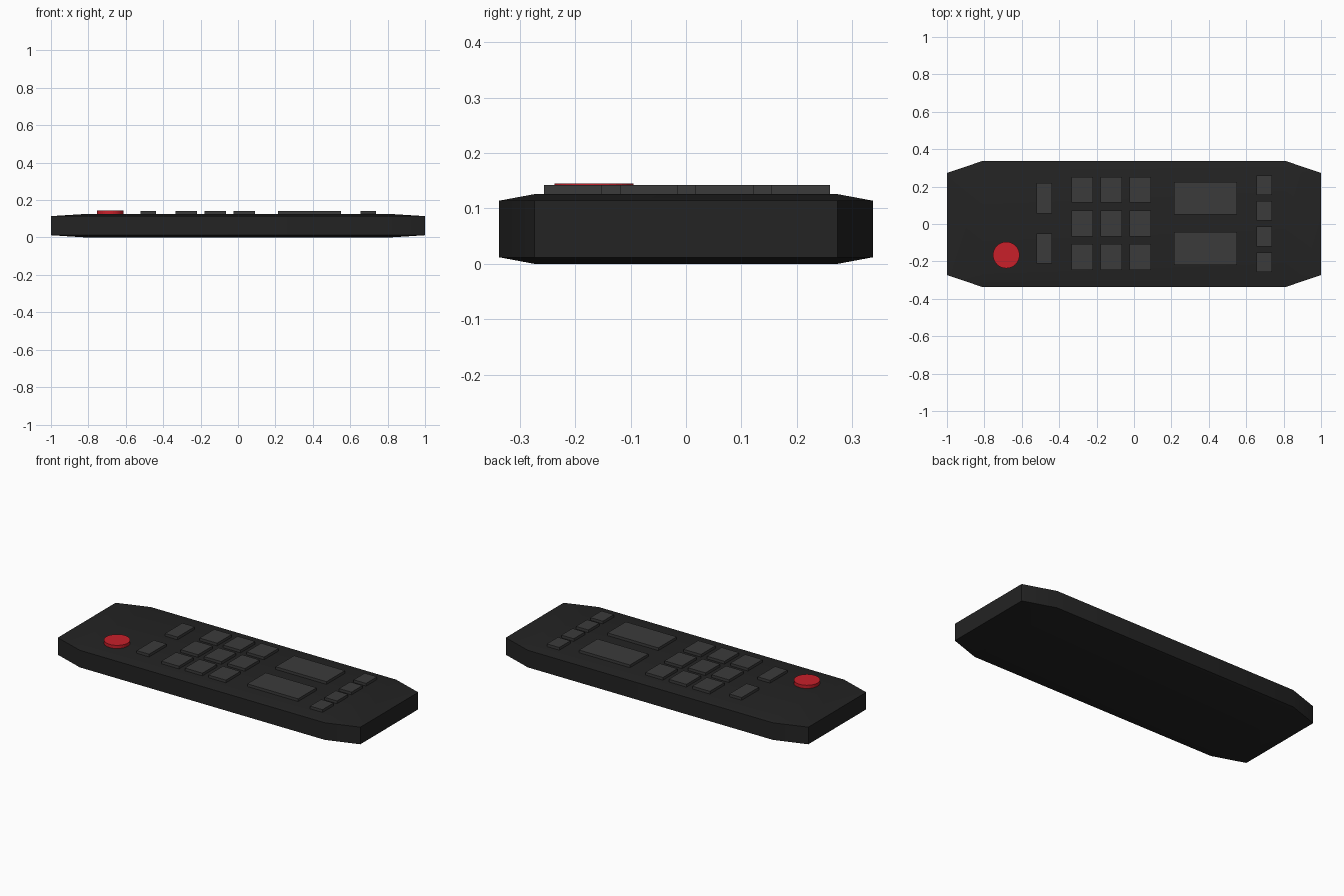
import bpy
import bmesh
import math

old = bpy.data.objects.get("Cube")
if old:
    bpy.data.objects.remove(old, do_unlink=True)


def make_material(name, rgb):
    mat = bpy.data.materials.new(name)
    mat.use_nodes = True
    color = (*rgb, 1.0)
    mat.diffuse_color = color
    bsdf = next(n for n in mat.node_tree.nodes if n.type == "BSDF_PRINCIPLED")
    bsdf.inputs["Base Color"].default_value = color
    return mat


black = make_material("black casing", (0.017, 0.017, 0.017))
grey = make_material("dark grey rubber", (0.043, 0.043, 0.043))
red = make_material("red", (0.58, 0.014, 0.023))

TOP = 0.126
BUTTON_TOP = 0.142
SINK = 0.02


def add_object(name, bm, mat):
    mesh = bpy.data.meshes.new(name)
    bm.to_mesh(mesh)
    bm.free()
    mesh.materials.append(mat)
    obj = bpy.data.objects.new(name, mesh)
    bpy.context.collection.objects.link(obj)
    return obj


def add_button(name, x, y, width, depth):
    bm = bmesh.new()
    bmesh.ops.create_cube(bm, size=1)
    height = BUTTON_TOP - TOP + SINK
    bmesh.ops.scale(bm, verts=bm.verts, vec=(width, depth, height))
    obj = add_object(name, bm, grey)
    obj.location = (x, y, BUTTON_TOP - height / 2)


# Casing: chamfered cube flattened, so the chamfer stretches with each axis
bm = bmesh.new()
bmesh.ops.create_cube(bm, size=2)
bmesh.ops.bevel(bm, geom=bm.edges[:], offset=0.19, segments=1,
                affect="EDGES", profile=0.5)
bmesh.ops.scale(bm, verts=bm.verts, vec=(1, 0.337, TOP / 2))
bmesh.ops.translate(bm, verts=bm.verts, vec=(0, 0, TOP / 2))
casing = add_object("casing", bm, black)
bpy.ops.object.select_all(action="DESELECT")
casing.select_set(True)
bpy.context.view_layer.objects.active = casing
bpy.ops.object.shade_smooth_by_angle(angle=math.radians(30))

# Round power button
bm = bmesh.new()
bmesh.ops.create_cone(bm, cap_ends=True, segments=32, radius1=0.071,
                      radius2=0.071, depth=0.04)
power = add_object("power_button", bm, red)
power.location = (-0.683, -0.166, 0.125)

# Number pad
for row in range(3):
    for col in range(3):
        add_button(f"number_button_{row}_{col}", -0.276 + 0.155 * col,
                   0.183 - 0.18 * row, 0.116, 0.138)

# Paired function buttons and wide rocker buttons
for side, y in (("rear", 0.137), ("front", -0.131)):
    add_button(f"function_button_{side}", -0.48, y, 0.082, 0.163)
    add_button(f"rocker_button_{side}", 0.382, y, 0.336, 0.174)

# Row of small menu buttons
for i in range(4):
    add_button(f"menu_button_{i}", 0.697, 0.207 - 0.137 * i, 0.082, 0.105)
